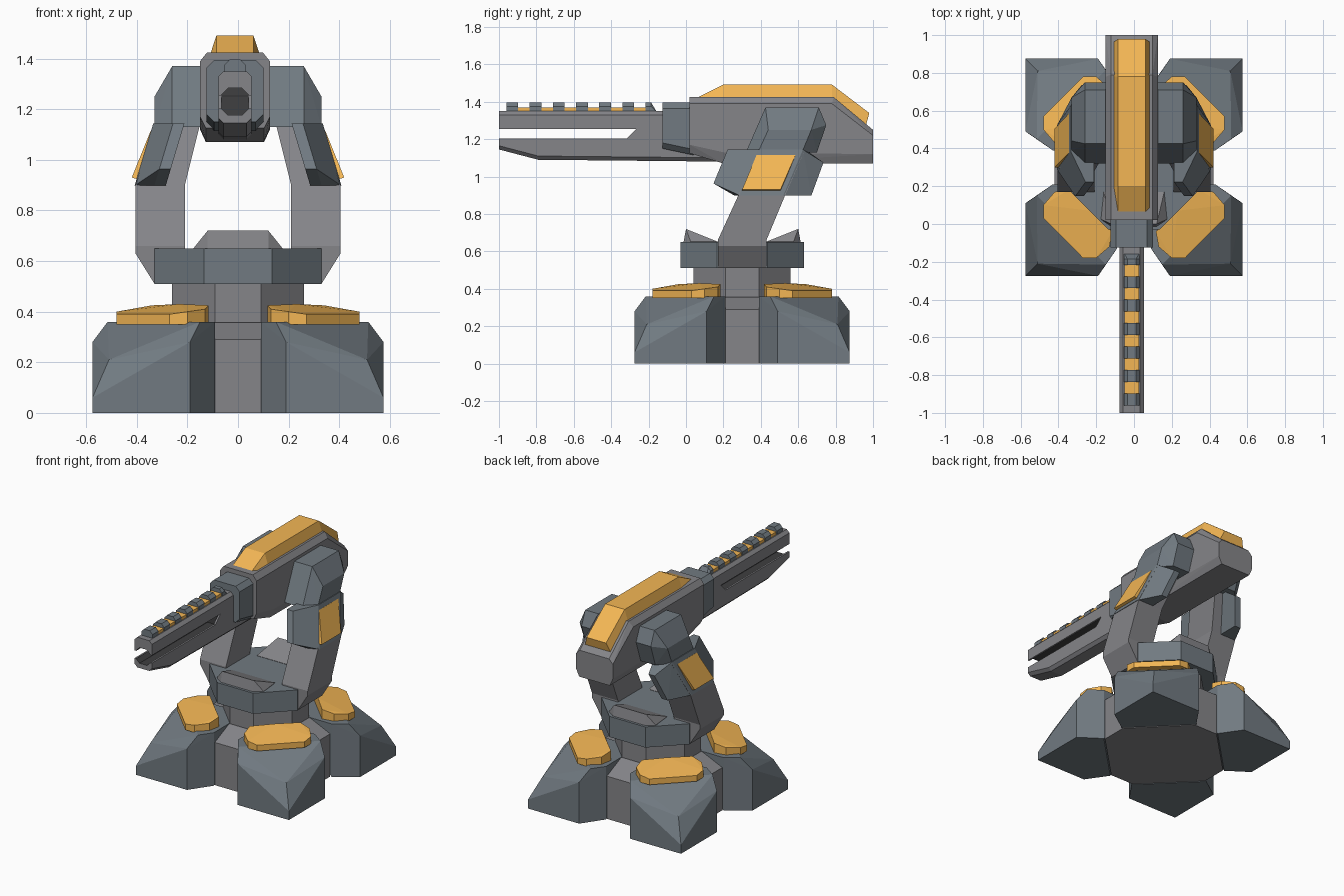
import bpy, bmesh
from math import radians

if "Cube" in bpy.data.objects:
    bpy.data.objects.remove(bpy.data.objects["Cube"])


def paint(name, r, g, b):
    m = bpy.data.materials.new(name)
    m.diffuse_color = (r, g, b, 1)
    m.use_nodes = True
    m.node_tree.nodes["Principled BSDF"].inputs["Base Color"].default_value = m.diffuse_color
    return m


orange = paint("orange_paint", .9, .47, .09)
steel = paint("blue_grey_plate", .165, .195, .22)
grey = paint("grey_metal", .235, .235, .25)
dark = paint("dark_bore", .05, .05, .052)
BASE = (0, 0.3, 0)       # base parts are built around this centre
GUN = (-0.012, 0, 0)


def finish(name, bm, mat=grey, mirror="", loc=(0, 0, 0)):
    bmesh.ops.recalc_face_normals(bm, faces=bm.faces)
    me = bpy.data.meshes.new(name)
    bm.to_mesh(me)
    bm.free()
    ob = bpy.data.objects.new(name, me)
    bpy.context.collection.objects.link(ob)
    ob.location = loc
    me.materials.append(mat)
    if mirror:
        m = ob.modifiers.new("Mirror", "MIRROR")
        m.use_axis = ("x" in mirror, "y" in mirror, False)
        m.use_mirror_merge = False
    return ob


def hull(name, pts, **kw):
    """Faceted convex block through the given points."""
    bm = bmesh.new()
    vs = [bm.verts.new(p) for p in dict.fromkeys(pts)]
    r = bmesh.ops.convex_hull(bm, input=vs)
    junk = {v for v in r["geom_interior"] + r["geom_unused"]
            if isinstance(v, bmesh.types.BMVert)}
    bmesh.ops.delete(bm, geom=list(junk), context="VERTS")
    bmesh.ops.dissolve_limit(bm, angle_limit=radians(1), verts=bm.verts, edges=bm.edges)
    return finish(name, bm, **kw)


def loft(name, rings, **kw):
    """Skin matching rings of points and cap both ends."""
    bm = bmesh.new()
    rs = [[bm.verts.new(p) for p in r] for r in rings]
    n = len(rs[0])
    for a, b in zip(rs, rs[1:]):
        for i in range(n):
            j = (i + 1) % n
            bm.faces.new((a[i], a[j], b[j], b[i]))
    bm.faces.new(rs[0])
    bm.faces.new(rs[-1])
    return finish(name, bm, **kw)


def octagon(a, b):
    return [(s * p, t * q) for p, q in ((a, b), (b, a)) for s in (-1, 1) for t in (-1, 1)]


def sym(pts):
    """Add the copy mirrored across the x = y diagonal."""
    return pts + [(y, x, z) for x, y, z in pts]


def wide(profile):
    """(half width, y, z) points on both sides of x = 0."""
    return [(s * w, y, z) for w, y, z in profile for s in (-1, 1)]


def slab(y, x, c, z0, z1):
    """Chamfered rectangular section of the gun at depth y."""
    return [(s * w, y, z) for s in (-1, 1)
            for w, z in ((x - c, z0), (x, z0 + c), (x, z1 - c), (x - c, z1))]


# Base: four corner feet
foot = sym([(.575, .575, 0), (.575, .19, 0), (.43, .09, 0),
            (.575, .575, .06), (.575, .19, .28), (.51, .51, .21),
            (.515, .15, .36), (.43, .09, .36), (.09, .09, .36)])
hull("corner_foot", foot, mat=steel, mirror="xy", loc=BASE)

# Orange foot pads, sloping outward
pad = sym([(x, y, z) for x, y, h in ((.34, .116, .425), (.42, .13, .41),
                                     (.48, .2, .40), (.48, .27, .39)) for z in (.35, h)])
hull("foot_pad", pad + [(.23, .23, .43), (.23, .23, .35)], mat=orange, mirror="xy", loc=BASE)

# Base core showing between the feet, and the central column
core = [(x, y, z) for x, y in octagon(.42, .09) for z in (0, .29)]
hull("base_core", core + [(x, y, .357) for x, y in octagon(.27, .09)], loc=BASE)
hull("column", [(x, y, z) for x, y in octagon(.26, .09) for z in (.2, .52)], loc=BASE)

# Turntable with raised wedges front and back
hull("turntable", [(x, y, z) for x, y in octagon(.33, .135) for z in (.51, .65)],
     mat=steel, loc=BASE)
hull("turntable_wedge", wide([(.175, -.275, .64), (.12, -.315, .64), (.16, -.13, .64),
                              (.175, -.275, .652), (.12, -.31, .65), (.16, -.13, .652),
                              (.12, -.3, .72)]), mirror="y", loc=BASE)

# Fork arms: (z, inner x, outer x, front y, back y)
arm = [(.51, .21, .33, .17, .43), (.63, .21, .405, .17, .43), (.66, .21, .405, .17, .43),
       (.9, .21, .405, .28, .53), (1.14, .15, .33, .385, .635)]
loft("fork_arm", [[(a, f, z), (b, f, z), (b, k, z), (a, k, z)] for z, a, b, f, k in arm],
     mirror="x")

# Elbow guards: wide hexagonal plate on the outer side, narrower outer face
rim = [(.147, .963), (.222, 1.144), (.64, 1.144), (.735, 1.075), (.67, .898), (.26, .898)]
lean = lambda x, z: x - .3 * (z - .9)
elbow = [(lean(x, z), y, z) for y, z in rim for x in (.285, .33)]
elbow += [(lean(.408, z), y, z)
          for y, z in ((.29, .898), (.52, .898), (.385, 1.144), (.625, 1.144))]
hull("elbow_guard", elbow, mat=steel, mirror="x")
hull("elbow_panel", [(x, y, z) for x, z, f, k in
                     ((.32, 1.10, .377, .585), (.345, 1.115, .377, .585),
                      (.42, .93, .30, .505), (.385, .92, .30, .505)) for y in (f, k)],
     mat=orange, mirror="x")

# Shoulders
side = [(.32, 1.13), (.425, 1.37), (.71, 1.37), (.75, 1.275), (.70, 1.13)]
shoulder = [(x, y, z) for y, z in side for x in (.1, .26)]
shoulder += [(.33, y, z) for y, z in ((.385, 1.13), (.62, 1.13), (.44, 1.25), (.67, 1.25))]
hull("shoulder", shoulder, mat=steel, mirror="x")

# Gun body, chamfered along its long edges
hull("gun_body", wide([(.11, .02, 1.425), (.138, .02, 1.39), (.11, .79, 1.425),
                       (.138, .78, 1.39), (.138, 1, 1.22), (.11, 1, 1.25),
                       (.138, 1, 1.12), (.115, 1, 1.07), (.115, .2, 1.07),
                       (.138, .2, 1.13), (.138, .02, 1.17), (.115, .02, 1.125)]), loc=GUN)

# Orange top cover
cover = [(.06, 1.41, .06, 1.422), (.2, 1.41, .2, 1.492), (.78, 1.41, .78, 1.492),
         (.96, 1.265, .98, 1.34)]
loft("top_cover", [[(-.1, a, za), (.1, a, za), (.073, b, zb), (-.073, b, zb)]
                   for a, za, b, zb in cover], mat=orange, loc=GUN)

# Barrel sleeve
hull("barrel_sleeve", slab(-.125, .112, .03, 1.15, 1.395)
     + slab(.04, .112, .03, 1.115, 1.395), mat=steel, loc=GUN)

# Split barrel with a side slot and a dark octagonal bore
barrel = hull("barrel", slab(-1, .065, .02, 1.145, 1.35) + slab(-.79, .065, .02, 1.09, 1.35)
              + slab(.2, .065, .02, 1.08, 1.35), loc=GUN)
slot = hull("slot_cutter", wide([(.2, -1.1, 1.203), (.2, -1.1, 1.255),
                                 (.2, -.265, 1.255), (.2, -.318, 1.203)]), loc=GUN)
bore = hull("bore_cutter", [(x, y, 1.23 + z) for x, z in octagon(.053, .028)
                            for y in (-1.1, -.27)], mat=dark, loc=GUN)
for cutter in (slot, bore):
    m = barrel.modifiers.new("Cut", "BOOLEAN")
    m.operation = "DIFFERENCE"
    m.solver = "EXACT"
    m.material_mode = "TRANSFER"
    m.object = cutter
    cutter.hide_render = True
    cutter.hide_set(True)

# Ribbed top rail: orange strip with teeth
hull("rail_strip", wide([(.038, y, z) for y in (-.955, -.2) for z in (1.34, 1.37)]),
     mat=orange, loc=GUN)
for i in range(7):
    y = -.96 + .124 * i
    end = y + (.03 if i == 6 else .063)
    hull(f"rail_tooth_{i + 1}", wide([(.042, y, 1.34), (.042, y + .063, 1.34),
                                      (.042, y, 1.375), (.022, y, 1.396),
                                      (.042, end, 1.375), (.022, end, 1.396)]),
         mat=steel, loc=GUN)
